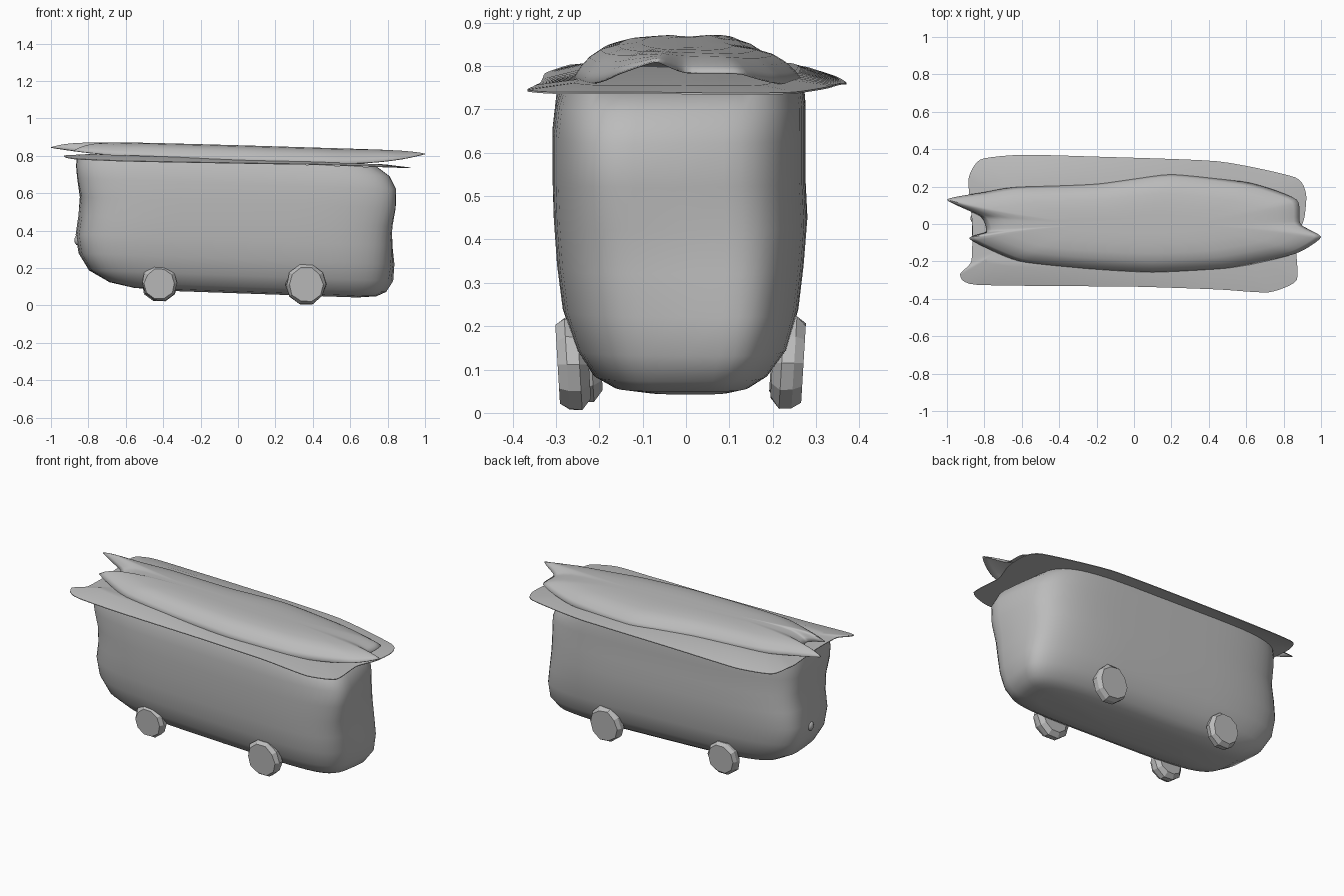
import bpy, bmesh, math, random
from mathutils import Vector

random.seed(4)
cube = bpy.data.objects.get("Cube")
if cube:
    bpy.data.objects.remove(cube, do_unlink=True)

grey = bpy.data.materials.new("plain grey")
grey.use_nodes = True
grey.diffuse_color = (0.5, 0.5, 0.5, 1)
grey.node_tree.nodes["Principled BSDF"].inputs["Base Color"].default_value = (0.5, 0.5, 0.5, 1)

SLOPE = -0.035  # whole vehicle drops gently toward +x


def clamp(v, lo=-1, hi=1):
    return max(lo, min(hi, v))


def finish(name, bm, angle=40):
    bmesh.ops.recalc_face_normals(bm, faces=bm.faces)
    mesh = bpy.data.meshes.new(name)
    bm.to_mesh(mesh)
    bm.free()
    mesh.materials.append(grey)
    obj = bpy.data.objects.new(name, mesh)
    bpy.context.collection.objects.link(obj)
    bpy.ops.object.select_all(action='DESELECT')
    obj.select_set(True)
    bpy.context.view_layer.objects.active = obj
    bpy.ops.object.shade_smooth_by_angle(angle=math.radians(angle))
    return obj


def loft(bm, rings):
    loops = [[bm.verts.new(p) for p in ring] for ring in rings]
    n = len(loops[0])
    for a, b in zip(loops, loops[1:]):
        for i in range(n):
            j = (i + 1) % n
            bm.faces.new((a[i], a[j], b[j], b[i]))
    return loops


def spline(points, steps=6):
    """Closed smooth outline through a few points."""
    n, out = len(points), []
    for i in range(n):
        a, b, c, d = (Vector(points[(i + k) % n]) for k in (-1, 0, 1, 2))
        m0, m1 = (c - a) * 0.3, (d - b) * 0.3
        for k in range(steps):
            t = k / steps
            out.append(b * (2*t**3 - 3*t**2 + 1) + m0 * (t**3 - 2*t**2 + t)
                       + c * (3*t**2 - 2*t**3) + m1 * (t**3 - t**2))
    return out


# Body: stacked rounded plans (height, x min, x max, y min, y max)
levels = [
    (.065, -.38, .64, -.10, .11), (.075, -.56, .74, -.17, .15),
    (.10, -.69, .79, -.215, .19), (.16, -.80, .825, -.255, .235),
    (.25, -.855, .835, -.285, .26), (.35, -.87, .83, -.298, .272),
    (.45, -.855, .826, -.305, .28), (.55, -.848, .835, -.308, .275),
    (.65, -.862, .835, -.308, .275), (.72, -.866, .80, -.30, .275),
    (.765, -.86, .74, -.285, .27)]


def plan_ring(z, x0, x1, y0, y1, n=56, power=0.47):
    ring = []
    for i in range(n):
        a = math.tau * i / n
        c, s = math.cos(a), math.sin(a)
        x = (x0 + x1) / 2 + (x1 - x0) / 2 * math.copysign(abs(c) ** power, c)
        y = (y0 + y1) / 2 + (y1 - y0) / 2 * math.copysign(abs(s) ** power, s)
        # Ends twist: +x end bulges high on the right and low on the left
        w = clamp((abs(x) - .3) / .5, 0, 1) ** 2
        across = clamp(y / .28)
        if x > 0:
            x -= .04 * w * (.1 + across * clamp((z - .38) / .2))
        else:
            x += .025 * w * (.3 - across) * clamp((.7 - z) / .25, 0, 1)
        ring.append((x, y, z + SLOPE * x))
    return ring


bm = bmesh.new()
loops = loft(bm, [plan_ring(*lv) for lv in levels])
bm.faces.new(loops[0])
bm.faces.new(loops[-1])
finish("body", bm)

# Roof brim: thin sloping sheet, its long edges drooping toward the -x end
brim_outline = spline([
    (-.93, -.27), (-.84, -.325), (0, -.335), (.45, -.35), (.72, -.365),
    (.87, -.30), (.865, -.1), (.91, .03), (.92, .16), (.86, .25), (.45, .335),
    (-.2, .36), (-.6, .37), (-.82, .345), (-.885, .24), (-.865, 0), (-.87, -.2)])


def brim_ring(scale, z):
    ring = []
    for p in brim_outline:
        x, y = p.x * (.5 + .5 * scale), p.y * scale
        droop = .3 * max(0, abs(y) - .27) * clamp(.4 - x, 0, 1)
        ring.append((x, y, z + SLOPE * x - droop))
    return ring


bm = bmesh.new()
loops = loft(bm, [brim_ring(.7, .766), brim_ring(1, .766), brim_ring(1, .77), brim_ring(.7, .782)])
bm.faces.new(loops[0])
bm.faces.new(loops[-1])
finish("roof_brim", bm)

# Roof canopy: domed sheet with pointed ends
canopy_outline = spline([
    (-.88, -.08), (-.62, -.2), (-.3, -.24), (.1, -.262), (.5, -.24), (.86, -.16),
    (1, -.07), (.89, 0), (.87, .13), (.62, .22), (.2, .27), (-.2, .22),
    (-.62, .2), (-.8, .17), (-1, .13), (-.82, .04), (-.79, -.04)])


def canopy_ring(scale, lift):
    ring = []
    for p in canopy_outline:
        x, y = p.x * scale ** 0.5, p.y * scale
        edge = (.057 + .018 * p.x) * min(abs(p.x), 1) ** 4
        peak = .083 + .006 * x - .03 * y
        ring.append((x, y, .772 + SLOPE * x + edge + (peak - edge) * lift))
    return ring


bm = bmesh.new()
profile = [(1, 0), (.93, .32), (.85, .57), (.75, .77), (.6, .9), (.4, .98), (.2, 1)]
loops = loft(bm, [canopy_ring(s, h) for s, h in profile])
bm.faces.new(loops[-1])
canopy = finish("roof_canopy", bm)
thick = canopy.modifiers.new("thickness", 'SOLIDIFY')
thick.thickness = 0.004

# Wheels: chunky uneven discs leaning slightly with the body sides
wheels = [("front_plus_x", -1, .365, -.26, .112, .11), ("front_minus_x", -1, -.42, -.232, .118, .098),
          ("back_plus_x", 1, .365, .235, .115, .11), ("back_minus_x", 1, -.42, .232, .12, .1)]
for name, side, x, yc, z, r in wheels:
    bm = bmesh.new()
    rings = []
    for k, size in ((-1, .75), (-.4, 1), (.4, 1), (1, .85)):
        ring = []
        for i in range(10):
            a = math.tau * i / 10
            rr = r * size * random.uniform(.93, 1.03)
            h = rr * math.sin(a)
            ring.append((x + rr * math.cos(a), yc + side * (k * .036 + .06 * h), z + h))
        rings.append(ring)
    loops = loft(bm, rings)
    bm.faces.new(loops[0])
    bm.faces.new(loops[-1])
    finish(f"wheel_{name}", bm, 15)

# Small lamp bump on the -x end
bm = bmesh.new()
bmesh.ops.create_icosphere(bm, subdivisions=2, radius=1)
for v in bm.verts:
    v.co = (-.855 + v.co.x * .02, .03 + v.co.y * .025, .35 + v.co.z * .03)
finish("end_lamp", bm)
